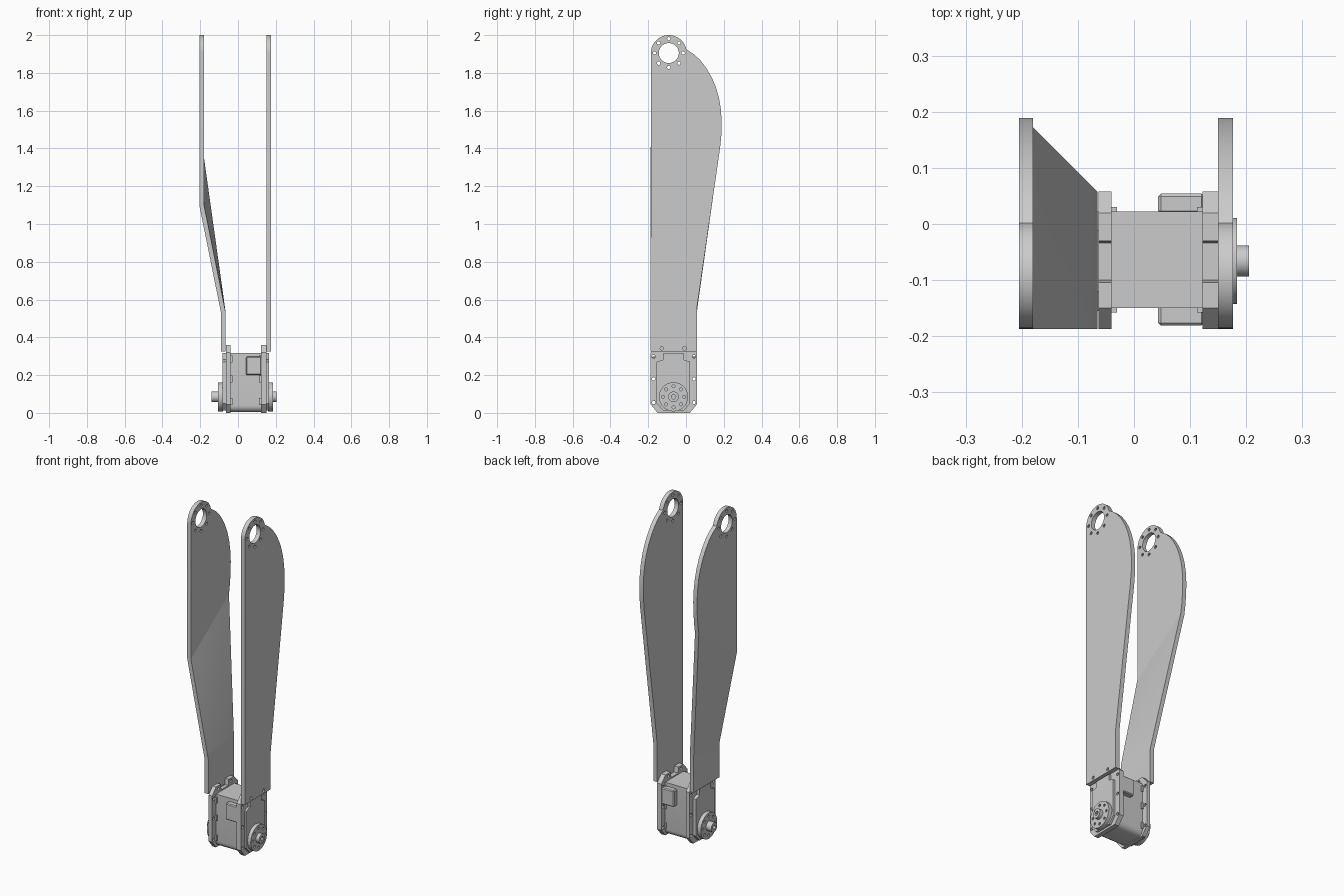
import bpy, bmesh, math
from mathutils import Matrix, Vector

cube = bpy.data.objects.get("Cube")
if cube:
    bpy.data.objects.remove(cube, do_unlink=True)

grey = bpy.data.materials.new("satin grey")
grey.use_nodes = True
grey.diffuse_color = (0.6, 0.6, 0.6, 1)
grey.node_tree.nodes["Principled BSDF"].inputs["Base Color"].default_value = (0.6, 0.6, 0.6, 1)

parts = []


def finish(name, mesh):
    mesh.materials.clear()
    mesh.materials.append(grey)
    ob = bpy.data.objects.new(name, mesh)
    bpy.context.collection.objects.link(ob)
    parts.append(ob)
    return ob


def circle(y, z, r, n=16):
    return [(y + r * math.cos(2 * math.pi * i / n), z + r * math.sin(2 * math.pi * i / n)) for i in range(n)]


def ring(y, z, radius, r, count=8):
    return [circle(cy, cz, r, 10) for cy, cz in circle(y, z, radius, count)]


def slab(name, x0, x1, outline, holes=()):
    """Extrude a side profile (y, z) with holes from x0 to x1."""
    cu = bpy.data.curves.new(name + " profile", "CURVE")
    cu.dimensions = "2D"
    cu.fill_mode = "BOTH"
    cu.extrude = (x1 - x0) / 2
    for loop in [outline, *holes]:
        sp = cu.splines.new("POLY")
        sp.points.add(len(loop) - 1)
        for p, (y, z) in zip(sp.points, loop):
            p.co = (y, z, 0, 1)
        sp.use_cyclic_u = True
    tmp = bpy.data.objects.new("profile", cu)
    bpy.context.collection.objects.link(tmp)
    dg = bpy.context.evaluated_depsgraph_get()
    mesh = bpy.data.meshes.new_from_object(tmp.evaluated_get(dg))
    bpy.data.objects.remove(tmp, do_unlink=True)
    mesh.name = name
    mid = (x0 + x1) / 2
    mesh.transform(Matrix(((0, 0, 1, mid), (1, 0, 0, 0), (0, 1, 0, 0), (0, 0, 0, 1))))
    bm = bmesh.new()
    bm.from_mesh(mesh)
    bmesh.ops.remove_doubles(bm, verts=bm.verts, dist=1e-5)
    bmesh.ops.recalc_face_normals(bm, faces=bm.faces)
    bm.to_mesh(mesh)
    bm.free()
    return finish(name, mesh)


def box(name, x, y, z, bevel=0.0):
    bm = bmesh.new()
    bmesh.ops.create_cube(bm, size=1)
    for v in bm.verts:
        v.co = [lo + (c + 0.5) * (hi - lo) for c, (lo, hi) in zip(v.co, (x, y, z))]
    if bevel:
        bmesh.ops.bevel(bm, geom=bm.edges[:], offset=bevel, segments=1, affect="EDGES")
    mesh = bpy.data.meshes.new(name)
    bm.to_mesh(mesh)
    bm.free()
    return finish(name, mesh)


# Arm plates: round head with bearing hole, bulging rear edge
FRONT = -0.187
HEAD = (-0.091, 1.905)
head_arc = [(HEAD[0] + 0.095 * math.cos(a), HEAD[1] + 0.095 * math.sin(a))
            for a in (math.radians(180 - 7 * i) for i in range(25))]
bulge = [(0.04, 1.9), (0.075, 1.868), (0.108, 1.825), (0.137, 1.775), (0.158, 1.725),
         (0.174, 1.67), (0.184, 1.61), (0.189, 1.54), (0.187, 1.47), (0.18, 1.4)]
head_holes = [circle(*HEAD, 0.053, 40)] + ring(*HEAD, 0.076, 0.009)
top_holes = [circle(y, 0.342, 0.009, 12) for y in (-0.128, -0.008)]

slab("straight_arm", 0.15, 0.176,
     [(FRONT, 0.325)] + head_arc + bulge + [(0.057, 0.55), (0.057, 0.325)],
     head_holes + top_holes)
slab("offset_arm_upper", -0.205, -0.18,
     [(FRONT, 1.1)] + head_arc + bulge + [(0.172, 1.35)], head_holes)

# Lower part of the offset arm: vertical foot, then a twisted ruled ramp
STEPS, COLS = 14, 6
bm = bmesh.new()
rows = [(-0.065, Vector((FRONT, 0.325)), Vector((0.057, 0.325)))]
for i in range(STEPS + 1):
    t = i / STEPS
    rows.append((-0.065 - 0.115 * t,
                 Vector((FRONT, 0.53 + 0.57 * t)),
                 Vector((0.057 + 0.115 * t, 0.53 + 0.82 * t))))
grid = []
for x, a, b in rows:
    pts = [a.lerp(b, j / COLS) for j in range(COLS + 1)]
    grid.append([bm.verts.new((x, p.x, p.y)) for p in pts])
for lower, upper in zip(grid, grid[1:]):
    for j in range(COLS):
        bm.faces.new((lower[j], lower[j + 1], upper[j + 1], upper[j]))
ext = bmesh.ops.extrude_face_region(bm, geom=bm.faces[:], use_keep_orig=True)
bmesh.ops.translate(bm, vec=(-0.025, 0, 0),
                    verts=[g for g in ext["geom"] if isinstance(g, bmesh.types.BMVert)])
bmesh.ops.recalc_face_normals(bm, faces=bm.faces)
ramp = bpy.data.meshes.new("offset_arm_lower")
bm.to_mesh(ramp)
bm.free()
finish("offset_arm_lower", ramp)

# Motor housing with rounded lower edges
AXIS = (-0.066, 0.085)


def rounded_base(y0, y1, z0, z1, r):
    pts = [(y0, z1)]
    for cy, start in ((y0 + r, 180), (y1 - r, 270)):
        for k in range(6):
            a = math.radians(start + 18 * k)
            pts.append((cy + r * math.cos(a), z0 + r + r * math.sin(a)))
    return pts + [(y1, z1)]


slab("motor_housing", -0.05, 0.135, rounded_base(-0.15, 0.022, 0.004, 0.318, 0.035))

# Mounting flanges with screw holes and top ears
flange = [(-0.187, 0.045), (-0.15, 0.0), (0.02, 0.0), (0.058, 0.045), (0.058, 0.32),
          (0.02, 0.36), (-0.03, 0.36), (-0.034, 0.325), (-0.1, 0.325), (-0.104, 0.36),
          (-0.15, 0.36), (-0.187, 0.32)]
flange_holes = [circle(y, z, 0.009, 12) for y in (-0.171, 0.042) for z in (0.055, 0.18, 0.298)]
cap = [(-0.155, 0.05), (-0.12, 0.012), (-0.012, 0.012), (0.022, 0.05), (0.022, 0.27),
       (-0.012, 0.282), (-0.012, 0.318), (-0.12, 0.318), (-0.12, 0.282), (-0.155, 0.27)]

for side, f0, f1, c0, c1 in (("left", 0.122, 0.15, 0.148, 0.163),
                             ("right", -0.063, -0.04, -0.082, -0.061)):
    slab(side + "_flange", f0, f1, flange, flange_holes + top_holes)
    slab(side + "_cover", c0, c1, cap)
    # Clips joining the flange to the housing
    x = (f0 - 0.01, f0 + 0.002) if side == "left" else (f1 - 0.002, f1 + 0.01)
    for n, z in enumerate((0.06, 0.18, 0.285)):
        for end, y in (("front", (-0.158, -0.145)), ("back", (0.017, 0.03))):
            box(f"{side}_{end}_clip_{n + 1}", x, y, (z - 0.018, z + 0.018))

# Output horns with bolt circle and hollow boss
for side, d0, d1, b0, b1 in (("left", 0.16, 0.184, 0.182, 0.205),
                             ("right", -0.105, -0.08, -0.14, -0.103)):
    slab(side + "_horn", d0, d1, circle(*AXIS, 0.077, 40), ring(*AXIS, 0.056, 0.008))
    slab(side + "_horn_boss", b0, b1, circle(*AXIS, 0.028, 24), [circle(*AXIS, 0.012, 12)])

# Cable sockets on the front and back of the housing
box("front_socket", (0.043, 0.125), (-0.181, -0.145), (0.2, 0.298), 0.005)
box("back_socket", (0.043, 0.125), (0.018, 0.054), (0.2, 0.298), 0.005)

# Smooth shading with sharp edges kept
bpy.ops.object.select_all(action="DESELECT")
for ob in parts:
    ob.select_set(True)
bpy.context.view_layer.objects.active = parts[0]
bpy.ops.object.shade_smooth_by_angle(angle=math.radians(30))
